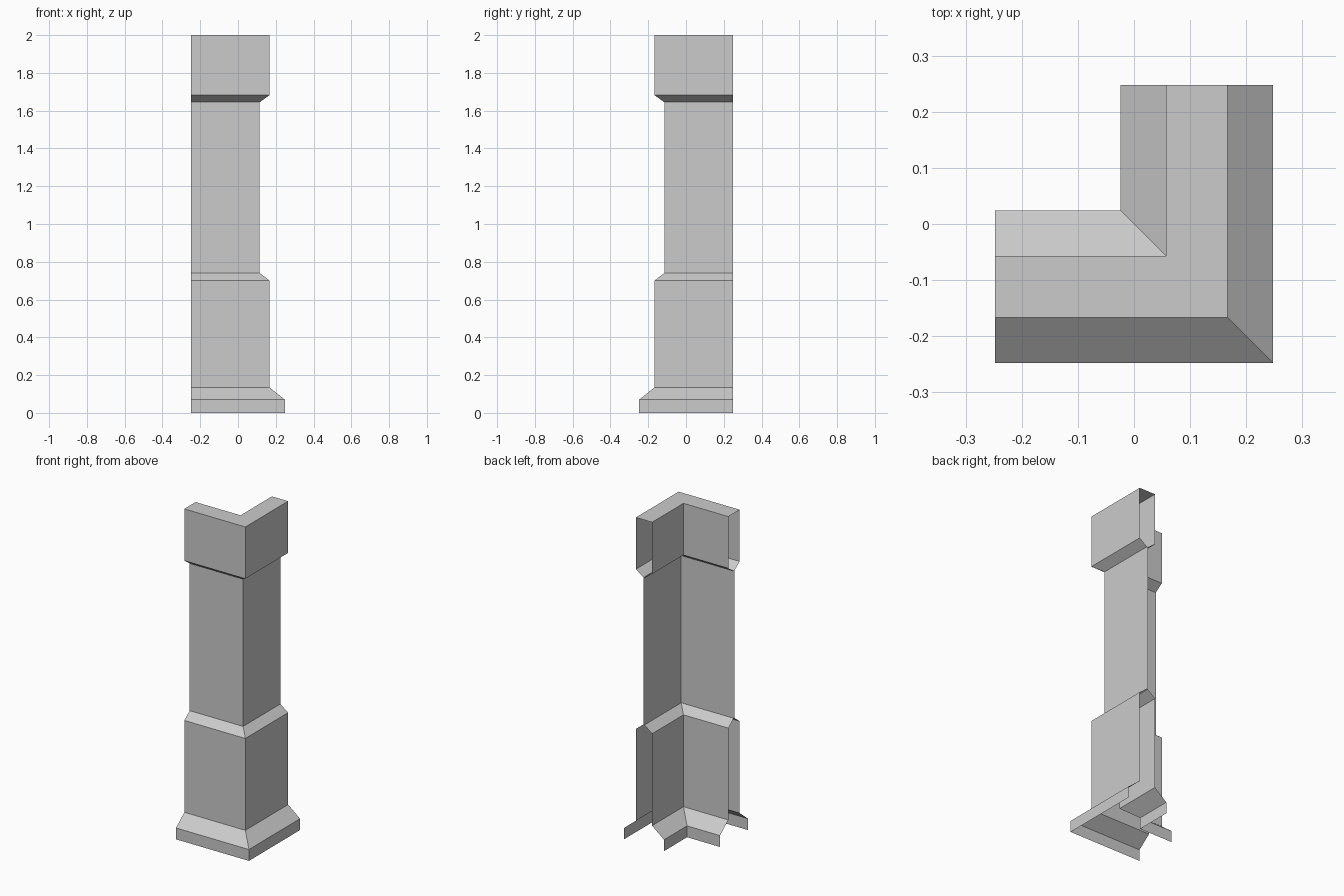
import bpy, bmesh

if "Cube" in bpy.data.objects:
    bpy.data.objects.remove(bpy.data.objects["Cube"])

END = 0.248      # where both arms stop
MID = 0.112      # centre line of the wall thickness

# half thickness and height, from the floor up
half_profile = [(0.136, 0.0), (0.136, 0.07), (0.055, 0.135), (0.055, 0.70),
                (0.003, 0.74), (0.003, 1.645), (0.055, 1.682), (0.055, 2.0)]

# up the outer side, across the top, down the mirrored inner side
profile = [(MID + h, z) for h, z in half_profile]
profile += [(MID - h, z) for h, z in reversed(half_profile)]

# corner trim: the open profile swept along a mitred L, open ends and bottom
bm = bmesh.new()
rows = [[bm.verts.new(p) for p in ((-END, -c, z), (c, -c, z), (c, END, z))]
        for c, z in profile]
for low, high in zip(rows, rows[1:]):
    for i in range(2):
        bm.faces.new((low[i], low[i + 1], high[i + 1], high[i]))

mesh = bpy.data.meshes.new("corner_pillar")
bm.to_mesh(mesh)
bm.free()
bpy.context.collection.objects.link(bpy.data.objects.new("corner_pillar", mesh))
